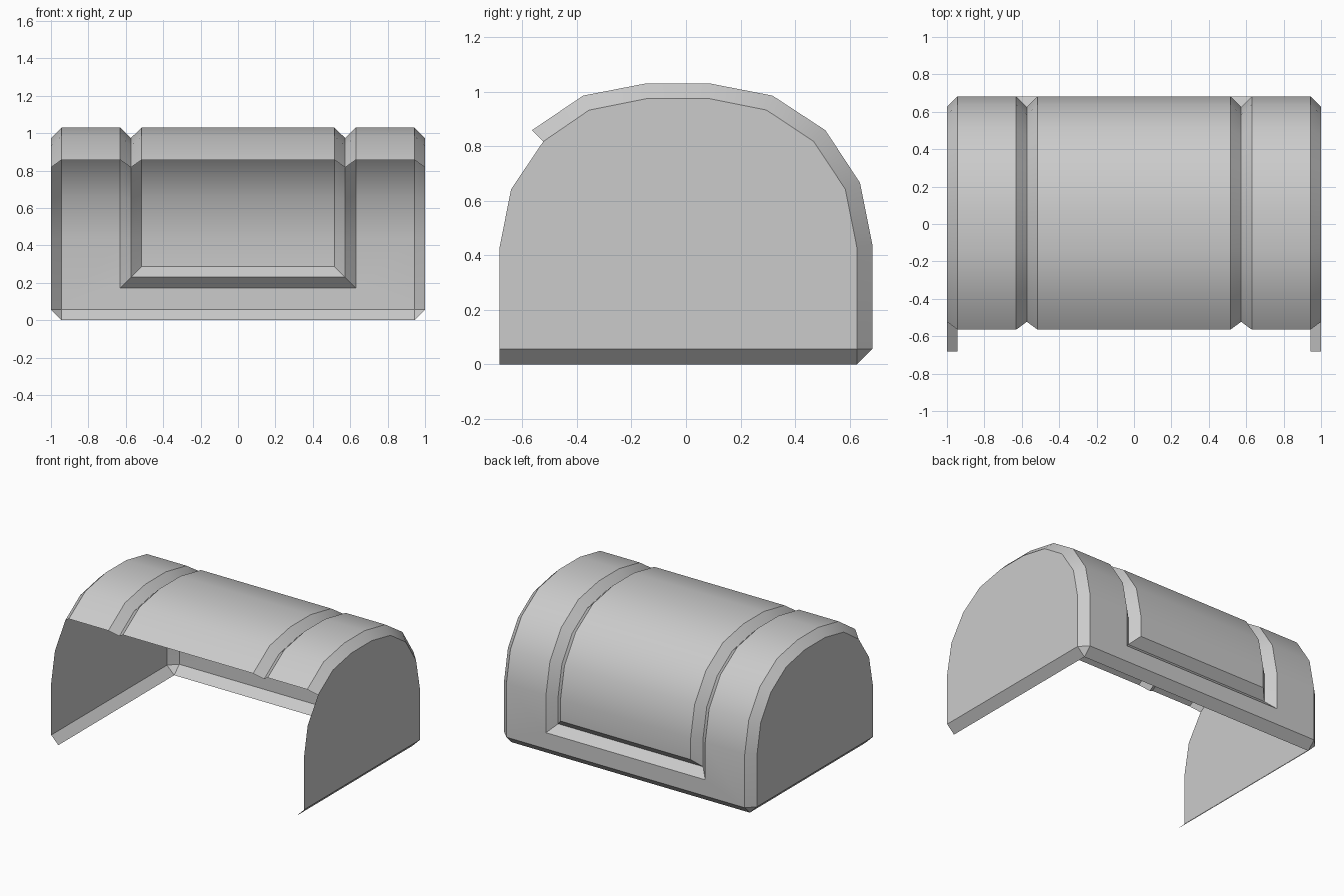
import bpy, bmesh, math

if "Cube" in bpy.data.objects:
    bpy.data.objects.remove(bpy.data.objects["Cube"])

# Arch profiles (y, z): outer skin, and the inset line used by end caps and groove floor
OUTER = [(-0.565, 0.858), (-0.377, 0.985), (-0.145, 1.03), (0.085, 1.03), (0.317, 0.985),
         (0.511, 0.858), (0.638, 0.665), (0.683, 0.44)]
INNER = [(-0.523, 0.817), (-0.355, 0.932), (-0.145, 0.974), (0.085, 0.974), (0.295, 0.932),
         (0.468, 0.817), (0.584, 0.642), (0.626, 0.43)]
# Stations across half the width: x, profile, height where the rib ends on the back wall
HALF = [(1.0, INNER, 0.057), (0.943, OUTER, 0.057), (0.63, OUTER, 0.173),
        (0.573, INNER, 0.23), (0.515, OUTER, 0.287)]
STATIONS = HALF + [(-x, p, z) for x, p, z in reversed(HALF)]
FRONT = -0.683

bm = bmesh.new()

# Ribs along the arch and down the back wall
ribs = []
for x, profile, z_end in STATIONS:
    points = profile + [(profile[-1][0], z_end)]
    ribs.append([bm.verts.new((x, y, z)) for y, z in points])

# Arched skin, bevels and U-shaped groove sides
for a, b in zip(ribs, ribs[1:]):
    for i in range(len(a) - 1):
        bm.faces.new((a[i], a[i + 1], b[i + 1], b[i]))

# Lower back wall and groove bottom with mitred corners
for i in range(1, 4):
    bm.faces.new((ribs[i][-1], ribs[9 - i][-1], ribs[8 - i][-1], ribs[i + 1][-1]))

# End caps, bottom side bevels and corner triangles
foot = []
for side, edge, skin in ((1, ribs[0], ribs[1]), (-1, ribs[9], ribs[8])):
    front = [bm.verts.new((side, y, z)) for y, z in
             ((FRONT, 0.057), (FRONT, 0.43), (-0.641, 0.642))]
    bm.faces.new(edge + front)
    back_foot = bm.verts.new((side * 0.943, 0.626, 0))
    front_foot = bm.verts.new((side * 0.943, FRONT, 0))
    bm.faces.new((front[0], edge[-1], back_foot, front_foot))
    bm.faces.new((edge[-1], skin[-1], back_foot))
    foot.append(back_foot)

# Bottom back bevel
bm.faces.new((ribs[1][-1], ribs[8][-1], foot[1], foot[0]))

bmesh.ops.recalc_face_normals(bm, faces=bm.faces[:])
# Make the open shell face outwards
bm.normal_update()
top = max(bm.faces, key=lambda f: f.calc_center_median().z)
if top.normal.z < 0:
    bmesh.ops.reverse_faces(bm, faces=bm.faces[:])

mesh = bpy.data.meshes.new("arched_cover")
bm.to_mesh(mesh)
bm.free()
cover = bpy.data.objects.new("arched_cover", mesh)
bpy.context.collection.objects.link(cover)
bpy.context.view_layer.objects.active = cover
cover.select_set(True)
bpy.ops.object.shade_smooth_by_angle(angle=math.radians(30))
